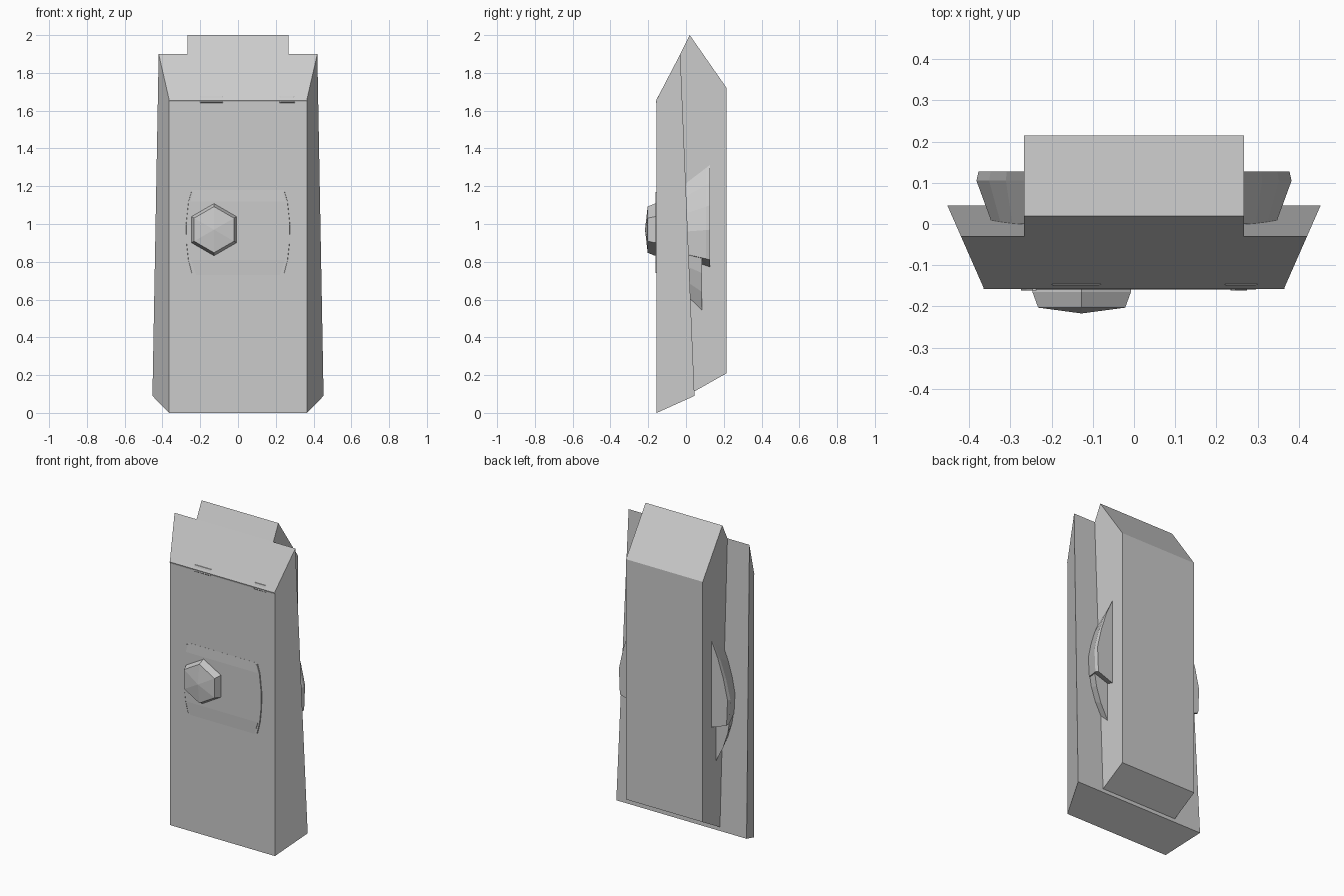
import bpy, bmesh, math

if "Cube" in bpy.data.objects:
    bpy.data.objects.remove(bpy.data.objects["Cube"])


def loft(name, rings, mirror=False):
    """Closed solid through equal-length rings of 3D points, optionally mirrored in x."""
    bm = bmesh.new()
    vs = [[bm.verts.new(p) for p in r] for r in rings]
    for a, b in zip(vs, vs[1:]):
        for i in range(len(a)):
            j = (i + 1) % len(a)
            bm.faces.new((a[i], a[j], b[j], b[i]))
    bm.faces.new(vs[0][::-1])
    bm.faces.new(vs[-1])
    bmesh.ops.recalc_face_normals(bm, faces=bm.faces)
    me = bpy.data.meshes.new(name)
    bm.to_mesh(me)
    bm.free()
    ob = bpy.data.objects.new(name, me)
    bpy.context.collection.objects.link(ob)
    if mirror:
        ob.modifiers.new("mirror", 'MIRROR')
    return ob


def extrude_x(name, profile, x0, x1):
    return loft(name, [[(x, y, z) for y, z in profile] for x in (x0, x1)])


# Tapered front slab, wider toward its back face
loft("front_slab", [
    [(-.365, -.155, 0), (.365, -.155, 0), (.365, -.155, 1.66), (-.365, -.155, 1.66)],
    [(-.453, .045, .09), (.453, .045, .09), (.42, -.03, 1.9), (-.42, -.03, 1.9)]])

# Rear block with ridge top and sloped bottom
extrude_x("rear_block", [(-.03, .08), (.045, .114), (.215, .21), (.215, 1.72),
                         (.02, 2.0), (-.03, 1.9)], -.267, .267)

# Thin lip along the top front edge, with two worn chips
extrude_x("top_lip", [(-.15, 1.645), (-.155, 1.645), (-.158, 1.655), (-.15, 1.67)], -.365, .365)
for x0, x1 in ((-.21, -.07), (.21, .31)):
    w = .015
    loft("lip_chip", [
        [(x0, -.152, 1.638), (x1, -.152, 1.638), (x1, -.142, 1.68), (x0, -.142, 1.68)],
        [(x0 + w, -.159, 1.645), (x1 - w, -.159, 1.645),
         (x1 - w, -.148, 1.678), (x0 + w, -.148, 1.678)]])

# Low raised front panel with sloped ends
panel = [(1.18, .245), (1.12, .255), (1.0, .27), (.9, .267), (.81, .25), (.73, .222)]
depth = [-.1555, -.159, -.159, -.159, -.159, -.1555]
loft("front_panel", [[(-w, -.15, z), (w, -.15, z), (w, y, z), (-w, y, z)]
                     for (z, w), y in zip(panel, depth)])

# Curved rims at both sides of the panel
rim = [(1.17, .242), (1.12, .257), (1.0, .27), (.9, .268), (.81, .258), (.74, .24)]
loft("panel_rim", [[(w, -.15, z), (w + .006, -.15, z), (w + .004, -.161, z), (w - .006, -.161, z)]
                   for z, w in rim], mirror=True)


# Hexagonal stud with a shallow pyramid cap
def hexagon(r, y):
    return [(-.127 + r * math.sin(math.radians(60 * i)), y,
             .97 + r * math.cos(math.radians(60 * i))) for i in range(6)]


loft("hex_stud", [hexagon(.138, -.15), hexagon(.138, -.165), hexagon(.122, -.203), hexagon(.001, -.217)])


# Bowed side grips: thick upper part and thinner lower part
def grip_ring(outline, y, sx, sz):
    return [(.26 + (x - .26) * sx, y, .93 + (z - .93) * sz) for x, z in outline]


upper = [(.26, 1.33), (.31, 1.22), (.35, 1.1), (.38, .97), (.373, .81), (.26, .77)]
lower = [(.26, .85), (.373, .85), (.355, .74), (.32, .64), (.26, .53)]
loft("grip_upper", [grip_ring(upper, 0, .7, .75), grip_ring(upper, .105, 1.02, .95),
                    grip_ring(upper, .127, .98, 1)], mirror=True)
loft("grip_lower", [grip_ring(lower, 0, .7, .8), grip_ring(lower, .085, .95, 1)], mirror=True)
